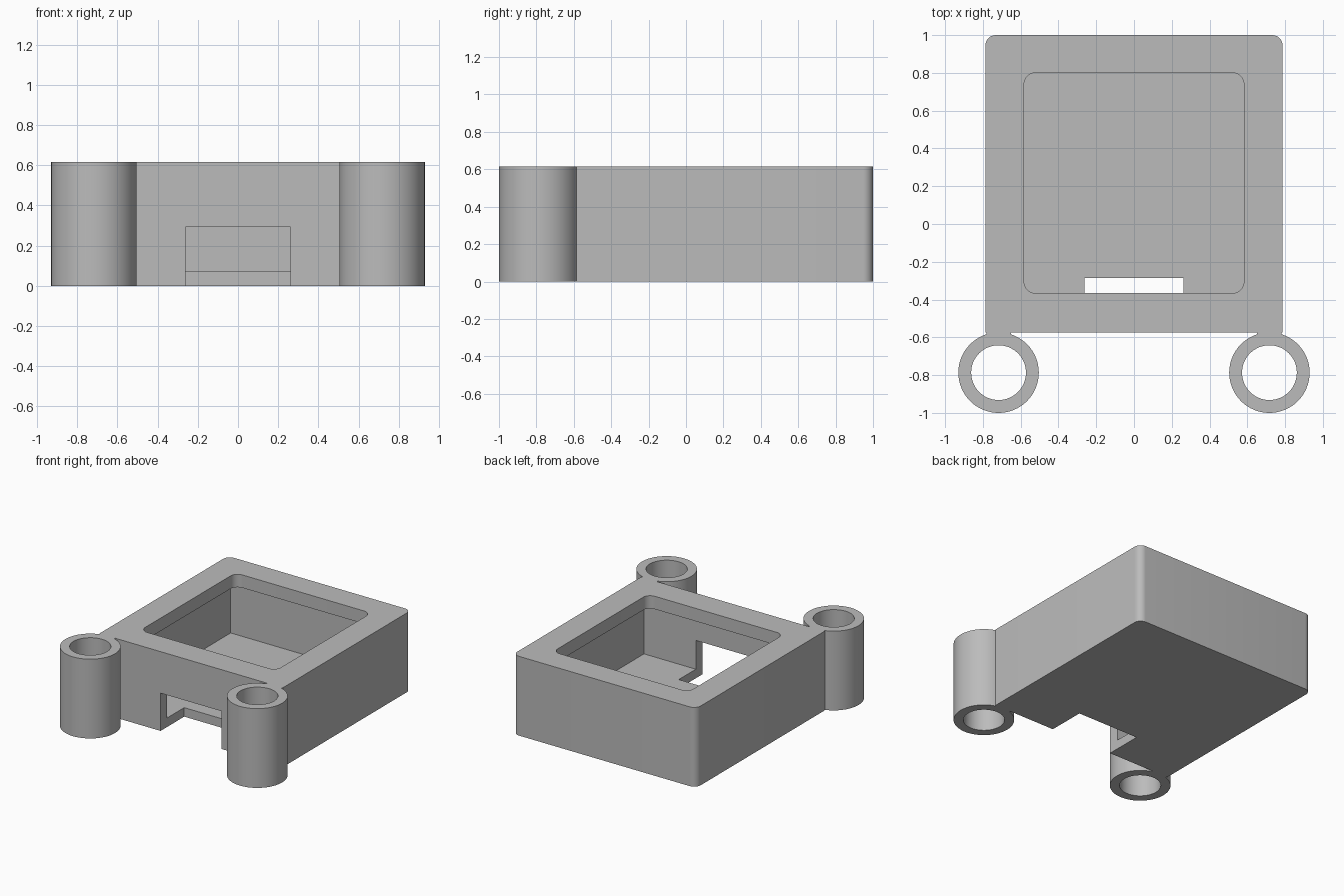
import bpy
import bmesh
from mathutils import Matrix, Vector

if "Cube" in bpy.data.objects:
    bpy.data.objects.remove(bpy.data.objects["Cube"], do_unlink=True)

HEIGHT = 0.615
BODY_X, FRONT, BACK = 0.787, -0.575, 1.0
WALL, FLOOR, LIP = 0.08, 0.07, 0.10

grey = bpy.data.materials.new("mid grey")
grey.use_nodes = True
colour = (0.5, 0.5, 0.5, 1)
grey.diffuse_color = colour
grey.node_tree.nodes["Principled BSDF"].inputs["Base Color"].default_value = colour


def add_object(name, bm):
    mesh = bpy.data.meshes.new(name)
    bm.normal_update()
    bm.to_mesh(mesh)
    bm.free()
    mesh.materials.append(grey)
    obj = bpy.data.objects.new(name, mesh)
    bpy.context.collection.objects.link(obj)
    return obj


def box(name, low, high, radius=0, round_from=-10):
    """Box between two corners; upright edges behind round_from are rounded."""
    low, high = Vector(low), Vector(high)
    bm = bmesh.new()
    bmesh.ops.create_cube(bm, size=1)
    bmesh.ops.scale(bm, vec=high - low, verts=bm.verts)
    bmesh.ops.translate(bm, vec=(low + high) / 2, verts=bm.verts)
    if radius:
        upright = [e for e in bm.edges
                   if abs(e.verts[0].co.z - e.verts[1].co.z) > 1e-4
                   and e.verts[0].co.y > round_from]
        bmesh.ops.bevel(bm, geom=upright, offset=radius, segments=8,
                        profile=0.5, affect='EDGES')
    return add_object(name, bm)


def cylinder(name, x, y, radius, low, high):
    bm = bmesh.new()
    bmesh.ops.create_cone(bm, cap_ends=True, segments=64, radius1=radius,
                          radius2=radius, depth=high - low,
                          matrix=Matrix.Translation((x, y, (low + high) / 2)))
    return add_object(name, bm)


def activate(obj):
    bpy.ops.object.select_all(action='DESELECT')
    obj.select_set(True)
    bpy.context.view_layer.objects.active = obj


def cut(obj, cutter):
    mod = obj.modifiers.new("cut", 'BOOLEAN')
    mod.operation, mod.solver, mod.object = 'DIFFERENCE', 'EXACT', cutter
    cutter.hide_render = True
    activate(obj)
    bpy.ops.object.modifier_apply(modifier=mod.name)
    bpy.data.objects.remove(cutter, do_unlink=True)


def smooth(obj):
    activate(obj)
    bpy.ops.object.shade_smooth_by_angle(angle=0.5)


# Case with rounded back corners
case = box("case", (-BODY_X, FRONT, 0), (BODY_X, BACK, HEIGHT), 0.055, 0)

# Square-cornered chamber under the top lip
inner = BODY_X - WALL
cut(case, box("chamber_cutter", (-inner, FRONT + WALL, FLOOR),
              (inner, BACK - WALL, HEIGHT - LIP)))

# Rounded window through the lip
cut(case, box("window_cutter", (-0.582, -0.366, HEIGHT - LIP - 0.05),
              (0.582, 0.8, HEIGHT + 0.1), 0.06))

# Front notch through the wall and floor
cut(case, box("notch_cutter", (-0.262, FRONT - 0.1, -0.1), (0.262, -0.285, 0.293)))
smooth(case)

# Tubes at the front corners, each joined by a short web
for side, sign in (("left", 1), ("right", -1)):
    x, y = sign * 0.717, -0.787
    tube = cylinder(side + "_tube", x, y, 0.213, 0, HEIGHT)
    cut(tube, cylinder("bore_cutter", x, y, 0.145, -0.1, HEIGHT + 0.1))
    smooth(tube)
    edges = sorted((sign * 0.652, sign * 0.782))
    box(side + "_web", (edges[0], -0.6, 0), (edges[1], FRONT, HEIGHT))
